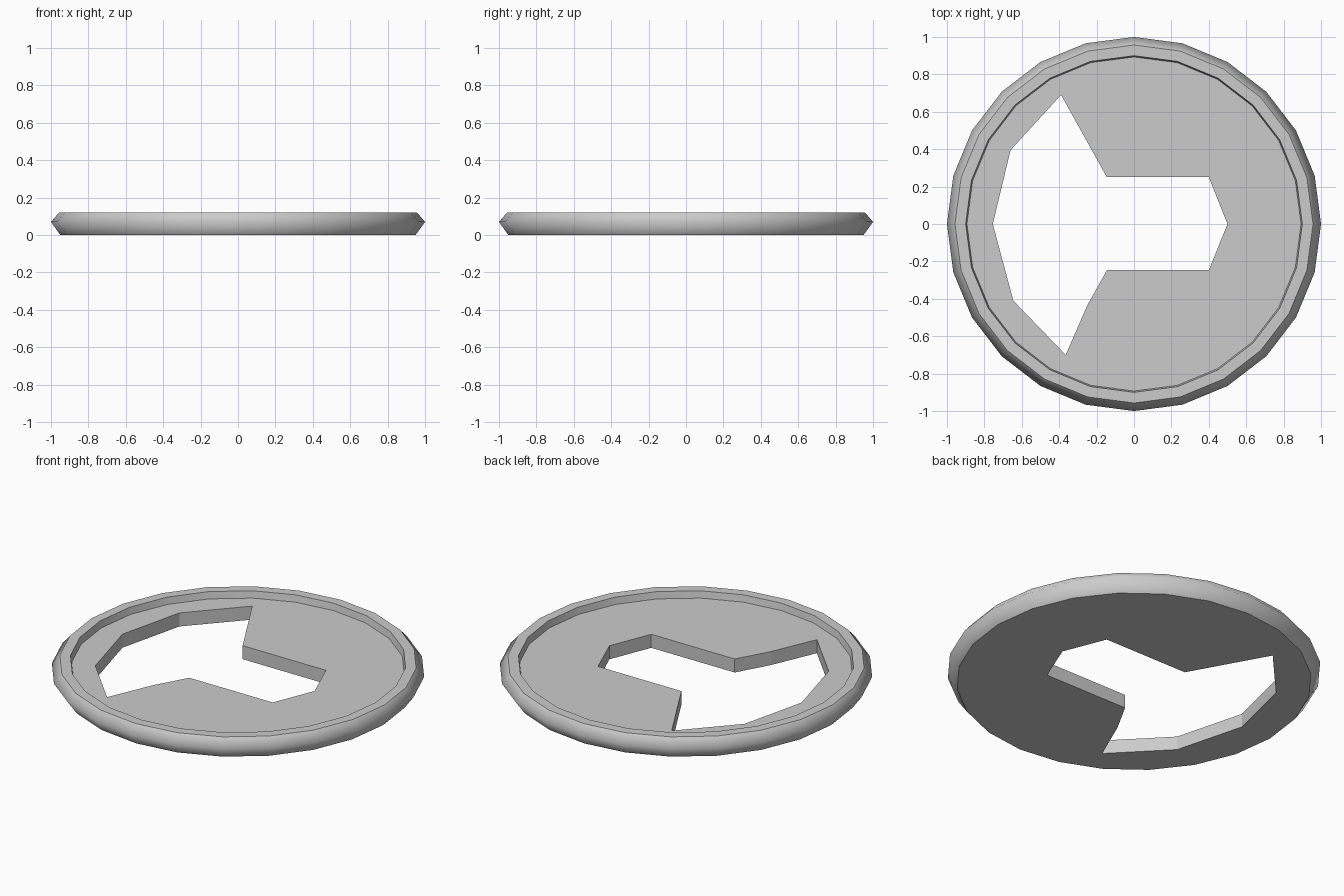
import bpy
import bmesh
import math

cube = bpy.data.objects.get("Cube")
if cube:
    bpy.data.objects.remove(cube)

SIDES = 24
RIM_RADIUS = 1.0
FLOOR_Z = 0.08

# Rim profile from underside edge, over the lip, down into the recess
profile = [(0.95, 0), (RIM_RADIUS, 0.07), (0.957, 0.12), (0.90, 0.12), (0.893, FLOOR_Z)]

# Outline of the three-armed opening
opening = [(-0.39, 0.69), (-0.66, 0.395), (-0.755, 0), (-0.645, -0.41),
           (-0.365, -0.70), (-0.25, -0.435), (-0.145, -0.247), (0.40, -0.247),
           (0.50, 0), (0.40, 0.25), (-0.145, 0.25)]


def add_loop(bm, points, z):
    return [bm.verts.new((x, y, z)) for x, y in points]


def circle(radius):
    step = math.tau / SIDES
    return [(radius * math.cos(i * step), radius * math.sin(i * step)) for i in range(SIDES)]


def bridge(bm, a, b):
    n = len(a)
    return [bm.faces.new((a[i], a[(i + 1) % n], b[(i + 1) % n], b[i])) for i in range(n)]


def loop_edges(bm, loop):
    return [bm.edges.get((v, loop[i - 1])) for i, v in enumerate(loop)]


def fill_between(bm, outer, inner, direction):
    edges = loop_edges(bm, outer) + loop_edges(bm, inner)
    bmesh.ops.triangle_fill(bm, use_beauty=True, use_dissolve=False,
                            edges=edges, normal=(0, 0, direction))


bm = bmesh.new()

# Rim
rings = [add_loop(bm, circle(r), z) for r, z in profile]
for lower, upper in zip(rings, rings[1:]):
    for face in bridge(bm, lower, upper):
        face.smooth = True

# Walls of the opening
hole_bottom = add_loop(bm, opening, 0)
hole_top = add_loop(bm, opening, FLOOR_Z)
bridge(bm, hole_bottom, hole_top)

# Underside and recessed floor
fill_between(bm, rings[0], hole_bottom, -1)
fill_between(bm, rings[-1], hole_top, 1)
bmesh.ops.recalc_face_normals(bm, faces=bm.faces)

# Keep every ring crisp except the rounded outermost edge
for ring in rings:
    if ring is not rings[1]:
        for edge in loop_edges(bm, ring):
            edge.smooth = False

mesh = bpy.data.meshes.new("disc_plate")
bm.to_mesh(mesh)
bm.free()

# Plain grey
grey = bpy.data.materials.new("plain_grey")
grey.use_nodes = True
colour = (0.6, 0.6, 0.6, 1)
grey.diffuse_color = colour
grey.node_tree.nodes["Principled BSDF"].inputs["Base Color"].default_value = colour
mesh.materials.append(grey)

disc = bpy.data.objects.new("disc_plate", mesh)
bpy.context.collection.objects.link(disc)
